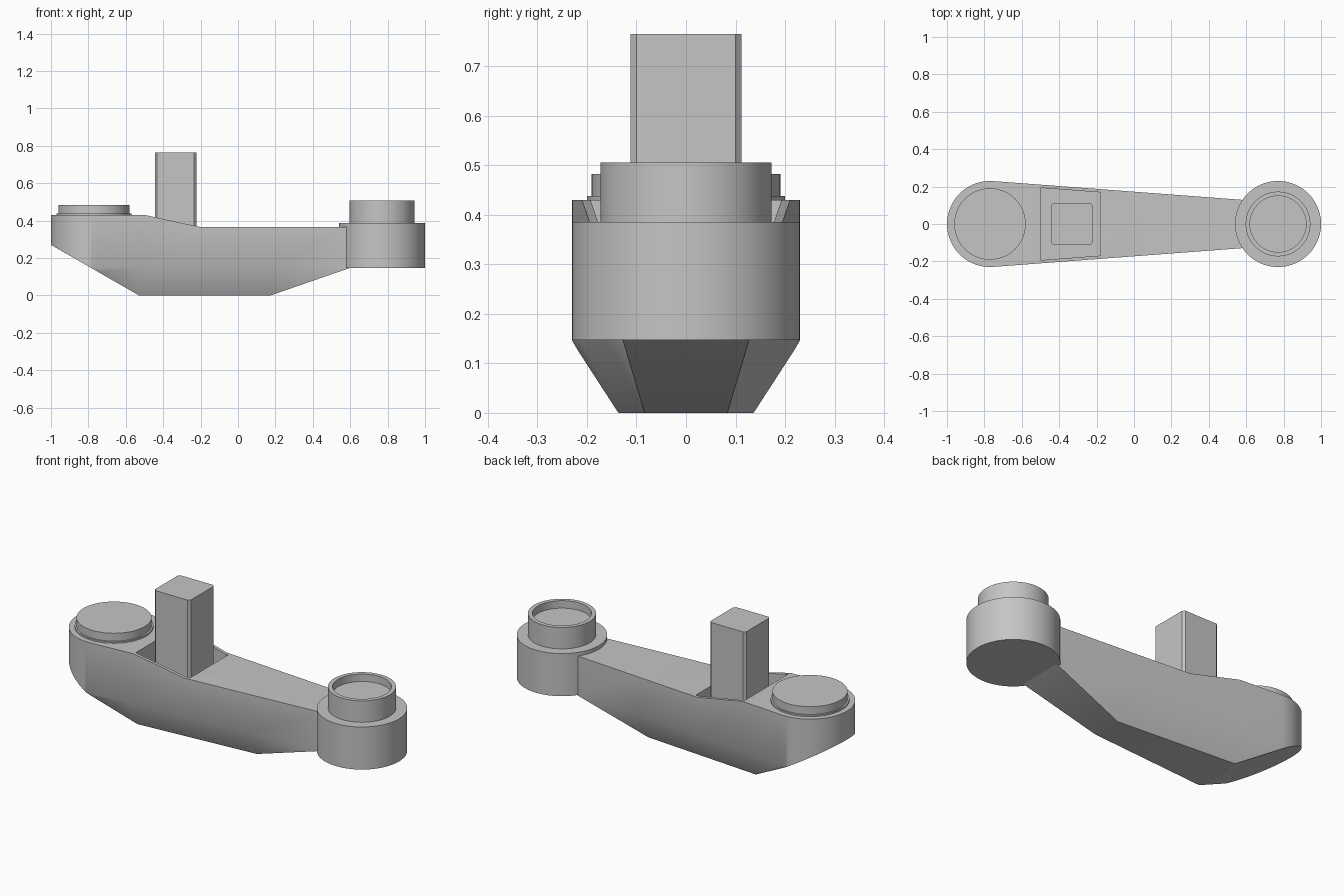
import bpy, bmesh, math

cube = bpy.data.objects.get("Cube")
if cube:
    bpy.data.objects.remove(cube, do_unlink=True)

GREY = bpy.data.materials.new("plain grey")
GREY.use_nodes = True
GREY.diffuse_color = (0.56, 0.56, 0.56, 1)
GREY.node_tree.nodes["Principled BSDF"].inputs["Base Color"].default_value = (0.56, 0.56, 0.56, 1)


def make(name, bm):
    """Turn a bmesh into a grey object."""
    bmesh.ops.remove_doubles(bm, verts=bm.verts, dist=1e-5)
    bmesh.ops.dissolve_degenerate(bm, dist=1e-5, edges=bm.edges)
    bmesh.ops.recalc_face_normals(bm, faces=bm.faces)
    mesh = bpy.data.meshes.new(name)
    bm.to_mesh(mesh)
    bm.free()
    mesh.materials.append(GREY)
    ob = bpy.data.objects.new(name, mesh)
    bpy.context.collection.objects.link(ob)
    return ob


def activate(ob):
    bpy.ops.object.select_all(action="DESELECT")
    ob.select_set(True)
    bpy.context.view_layer.objects.active = ob


def smooth(ob):
    activate(ob)
    bpy.ops.object.shade_smooth_by_angle(angle=math.radians(30))


def lathe(name, x, profile, segments=96):
    """Spin a radius/height profile about a vertical axis at x."""
    bm = bmesh.new()
    pts = [bm.verts.new((x + r, 0, z)) for r, z in profile]
    edges = [bm.edges.new(pair) for pair in zip(pts, pts[1:])]
    bmesh.ops.spin(bm, geom=pts + edges, cent=(x, 0, 0), axis=(0, 0, 1),
                   angle=math.tau, steps=segments)
    smooth(make(name, bm))


def prism(name, outline, low, high):
    """Extrude a flat outline upward."""
    bm = bmesh.new()
    face = bm.faces.new([bm.verts.new((x, y, low)) for x, y in outline])
    ext = bmesh.ops.extrude_face_region(bm, geom=[face])
    for v in ext["geom"]:
        if isinstance(v, bmesh.types.BMVert):
            v.co.z = high
    return make(name, bm)


def interp(points, x):
    for (x0, v0), (x1, v1) in zip(points, points[1:]):
        if x <= x1:
            return v0 + (v1 - v0) * (x - x0) / (x1 - x0)
    return points[-1][1]


# Arm body: cross-sections lofted along x, upright sides that lean in near the bottom
CX, R = 0.77, 0.23
TAN, END = -0.753, 0.62
KNEE, INSET = 0.147, 0.076
top_z = [(-1, 0.43), (-0.5, 0.43), (-0.2, 0.365), (END, 0.365)]
low_z = [(-1, 0.27), (-0.53, 0), (0.175, 0), (0.6, KNEE), (END, 0.154)]
plan = [(TAN, 0.2294), (END, 0.126)]

stations = [-CX - R * math.cos(math.pi / 2 * i / 24) for i in range(25)]
stations += [-0.786, TAN, -0.53, -0.5, -0.2, 0.175, 0.6, END]
bm = bmesh.new()
rings = []
for x in sorted(stations):
    half = math.sqrt(max(0, R * R - (x + CX) ** 2)) if x < TAN else interp(plan, x)
    zt, zl = interp(top_z, x), interp(low_z, x)
    zm = max(KNEE, zl)
    low = half - INSET * max(0, 1 - zl / KNEE)
    rings.append([bm.verts.new((x, y, z)) for y, z in
                  ((-half, zt), (half, zt), (half, zm), (low, zl), (-low, zl), (-half, zm))])
for a, b in zip(rings, rings[1:]):
    for i in range(6):
        j = (i + 1) % 6
        bm.faces.new((a[i], a[j], b[j], b[i]))
bm.faces.new(rings[0])
bm.faces.new(rings[-1])
body = make("arm_body", bm)

# Pocket around the post
cutter = prism("pocket_cutter",
               [(-0.5, -0.193), (-0.18, -0.169), (-0.18, 0.169), (-0.5, 0.193)], 0.22, 0.6)
cutter.hide_render = True
mod = body.modifiers.new("pocket", "BOOLEAN")
mod.operation, mod.solver, mod.object = "DIFFERENCE", "EXACT", cutter
activate(body)
bpy.ops.object.modifier_apply(modifier=mod.name)
bpy.data.objects.remove(cutter, do_unlink=True)
smooth(body)

# Square post with slightly chamfered upright edges
x0, x1, h, c = -0.445, -0.222, 0.112, 0.012
prism("square_post",
      [(x0 + c, -h), (x1 - c, -h), (x1, c - h), (x1, h - c),
       (x1 - c, h), (x0 + c, h), (x0, h - c), (x0, c - h)], 0.2, 0.765)

# Round cap on the wide end
lathe("round_cap", -CX, [(0, 0.40), (0.2, 0.40), (0.2, 0.438), (0.191, 0.438),
                         (0.191, 0.482), (0, 0.482)])

# Boss with a recessed collar on the narrow end
lathe("end_boss", CX, [(0, 0.147), (R, 0.147), (R, 0.386), (0.173, 0.386),
                       (0.173, 0.506), (0.15, 0.506), (0.15, 0.464), (0, 0.464)])
